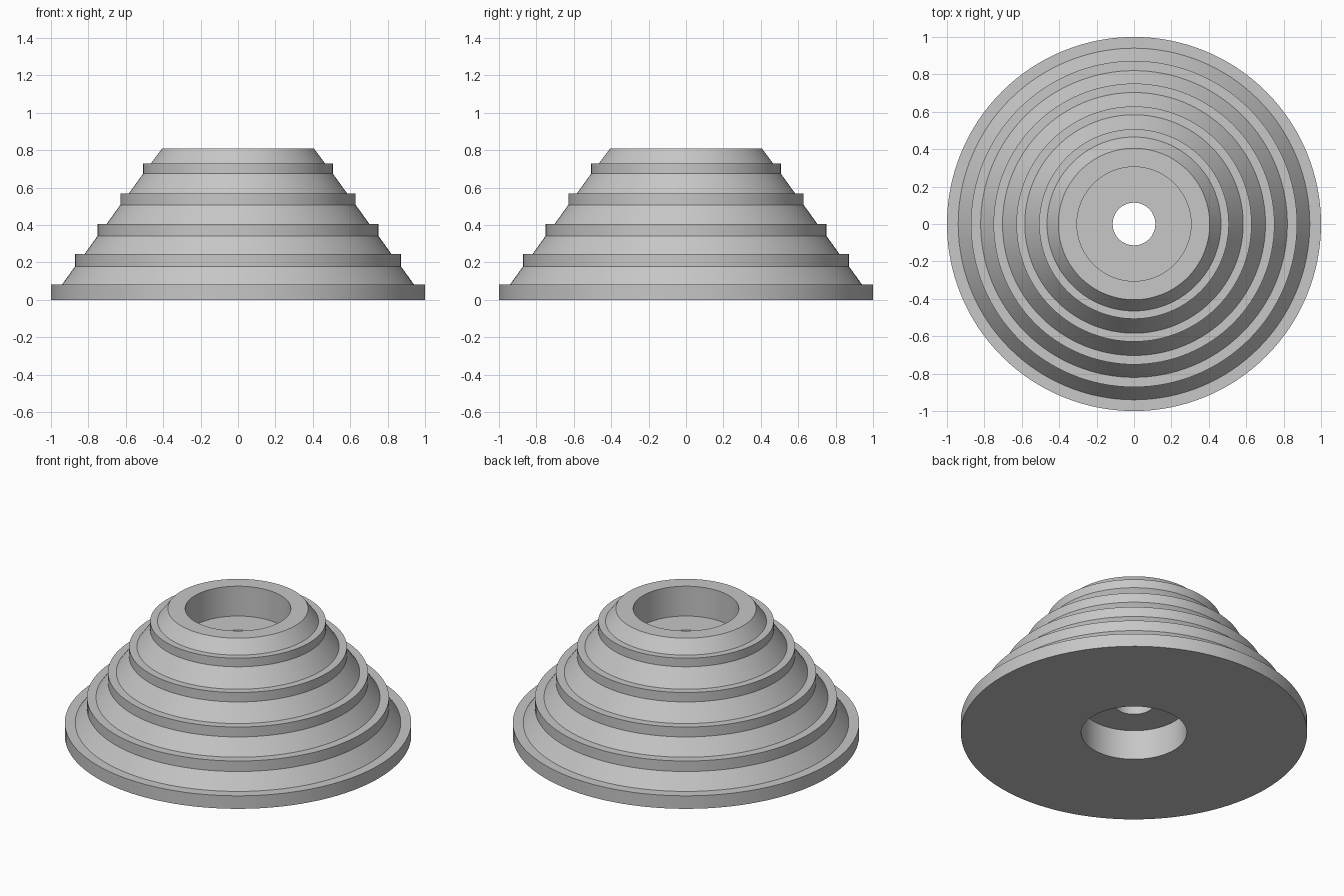
import bpy
import bmesh
import math

cube = bpy.data.objects.get("Cube")
if cube:
    bpy.data.objects.remove(cube, do_unlink=True)

# Plain grey material
GREY = (0.57, 0.57, 0.57, 1.0)
grey = bpy.data.materials.new("plain grey")
grey.use_nodes = True
grey.diffuse_color = GREY
grey.node_tree.nodes["Principled BSDF"].inputs["Base Color"].default_value = GREY

SEGMENTS = 128
BORE, WEB_HOLE = 0.305, 0.114
HEIGHT = 0.81

# Each step: flange radius, flange bottom, flange top, cone foot radius
steps = [
    (1.0, 0.0, 0.083, 0.94),
    (0.872, 0.178, 0.245, 0.82),
    (0.751, 0.342, 0.405, 0.703),
    (0.629, 0.508, 0.568, 0.584),
    (0.507, 0.675, 0.73, 0.465),
]

# Outer stepped profile, from the base up to the top rim
profile = [(BORE, 0.0)]
for radius, low, high, foot in steps:
    profile += [(radius, low), (radius, high), (foot, high)]
profile += [(0.405, HEIGHT)]

# Bore recesses above and below the pierced web
profile += [(BORE, HEIGHT), (BORE, 0.62), (WEB_HOLE, 0.62),
            (WEB_HOLE, 0.19), (BORE, 0.19)]

# Revolve the closed profile about the vertical axis
bm = bmesh.new()
verts = [bm.verts.new((r, 0, z)) for r, z in profile]
edges = [bm.edges.new((a, b)) for a, b in zip(verts, verts[1:] + verts[:1])]
bmesh.ops.spin(bm, geom=verts + edges, axis=(0, 0, 1), cent=(0, 0, 0),
               angle=math.tau, steps=SEGMENTS, use_merge=True)
bmesh.ops.remove_doubles(bm, verts=bm.verts, dist=0.0001)
bmesh.ops.recalc_face_normals(bm, faces=bm.faces)
mesh = bpy.data.meshes.new("stepped_pulley")
bm.to_mesh(mesh)
bm.free()
mesh.materials.append(grey)

pulley = bpy.data.objects.new("stepped_pulley", mesh)
bpy.context.collection.objects.link(pulley)
bpy.ops.object.select_all(action="DESELECT")
pulley.select_set(True)
bpy.context.view_layer.objects.active = pulley
bpy.ops.object.shade_smooth_by_angle(angle=math.radians(25))
